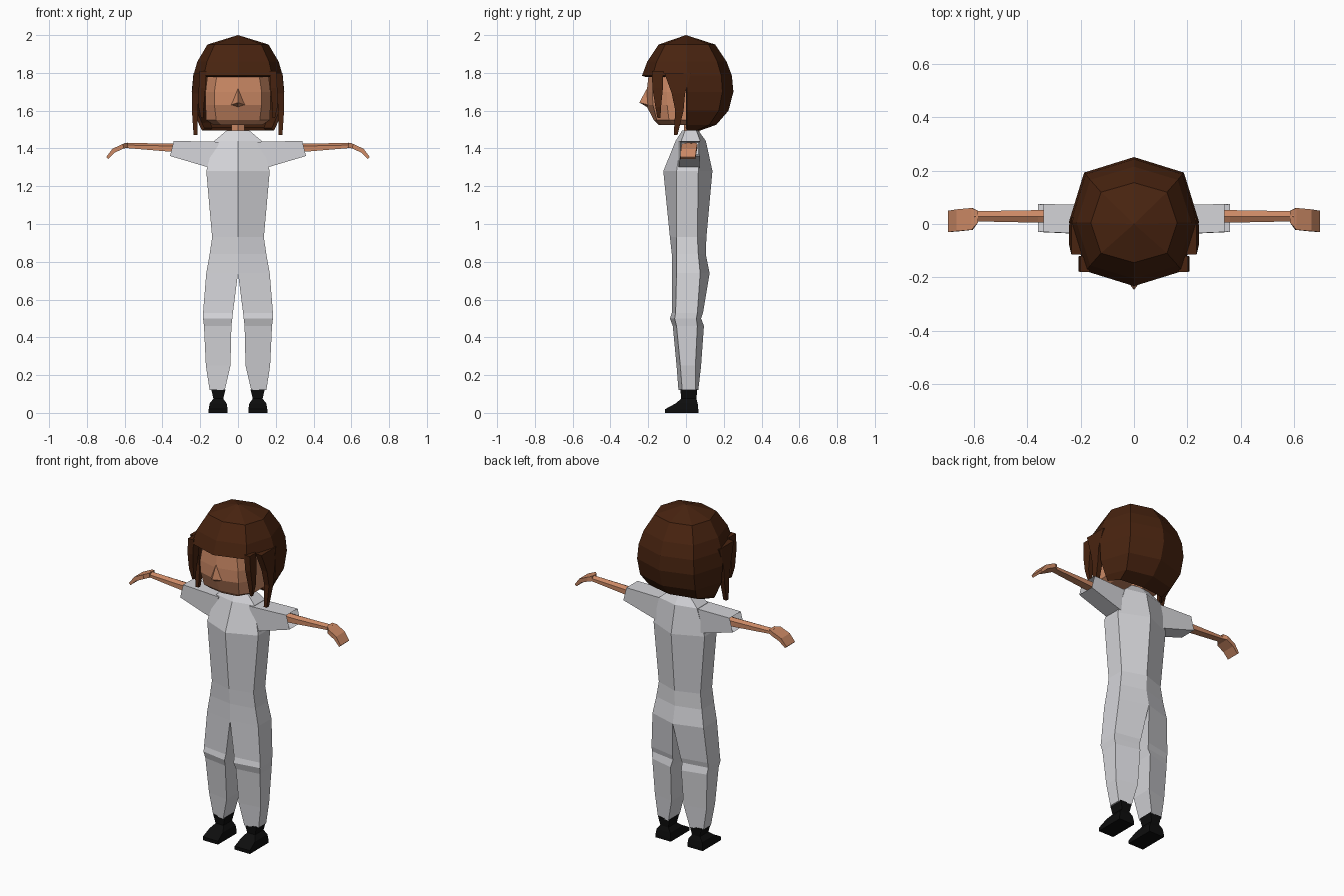
import bpy, bmesh, math
from mathutils import Vector

cube = bpy.data.objects.get("Cube")
if cube:
    bpy.data.objects.remove(cube, do_unlink=True)


def material(name, rgb):
    m = bpy.data.materials.new(name)
    m.use_nodes = True
    m.diffuse_color = (*rgb, 1)
    bsdf = m.node_tree.nodes["Principled BSDF"]
    bsdf.inputs["Base Color"].default_value = (*rgb, 1)
    bsdf.inputs["Roughness"].default_value = 0.8
    return m


CLOTH = material("pale grey cloth", (0.66, 0.66, 0.69))
SKIN = material("tan skin", (0.6, 0.25, 0.13))
HAIR = material("dark brown hair", (0.065, 0.017, 0.005))
SHOE = material("black shoe", (0.004, 0.004, 0.004))


def finish(name, bm, mat, mirror=False):
    """Turn a bmesh into a flat shaded object, mirrored across x if asked."""
    bmesh.ops.recalc_face_normals(bm, faces=bm.faces)
    me = bpy.data.meshes.new(name)
    bm.to_mesh(me)
    bm.free()
    me.materials.append(mat)
    ob = bpy.data.objects.new(name, me)
    bpy.context.collection.objects.link(ob)
    if mirror:
        mod = ob.modifiers.new("mirror", "MIRROR")
        mod.use_clip = True
        mod.merge_threshold = 0.001
    return ob


def loft(sections, caps=True):
    """Skin a list of equal closed cross-sections."""
    bm = bmesh.new()
    rings = [[bm.verts.new(p) for p in s] for s in sections]
    n = len(rings[0])
    for a, b in zip(rings, rings[1:]):
        for i in range(n):
            j = (i + 1) % n
            bm.faces.new((a[i], a[j], b[j], b[i]))
    if caps:
        bm.faces.new(rings[0])
        bm.faces.new(rings[-1])
    return bm


def drop_centre_faces(bm):
    """Remove the faces lying on the mirror plane."""
    inner = [f for f in bm.faces if all(abs(v.co.x) < 1e-4 for v in f.verts)]
    bmesh.ops.delete(bm, geom=inner, context="FACES")


def box_x(x_top, x_low, y0, y1, z0, z1):
    """Four-cornered cross-section of a limb running along x."""
    return [(x_top, y0, z1), (x_top, y1, z1), (x_low, y1, z0), (x_low, y0, z0)]


# Overall: z, outer x, inner x, side front y, side back y, centre front y, centre back y
suit_rows = [
    (.12, .15, .07, -.02, .05, -.04, .065),
    (.25, .17, .04, -.03, .05, -.05, .08),
    (.46, .18, .035, -.05, .06, -.07, .095),
    (.5, .185, .03, -.06, .055, -.085, .08),
    (.53, .185, .027, -.055, .06, -.075, .09),
    (.74, .168, 0, -.05, .075, -.075, .125),
    (.84, .15, 0, -.05, .065, -.075, .105),
    (.93, .137, 0, -.05, .06, -.085, .108),
    (1.28, .168, 0, -.05, .065, -.12, .14),
    (1.44, .125, 0, -.025, .075, -.055, .105),
    (1.495, .06, 0, -.005, .055, -.02, .065),
]
bm = loft([[(xo, of, z), (xo, ob, z), (xi, ib, z), (xi, cf, z)]
           for z, xo, xi, of, ob, cf, ib in suit_rows])
drop_centre_faces(bm)
finish("overall", bm, CLOTH, True)

# Sleeves with a hollow cuff
bm = loft([box_x(.1, .14, -.04, .07, 1.295, 1.435),
           box_x(.34, .36, -.03, .075, 1.36, 1.44)])
bm.normal_update()
cuff = max(bm.faces, key=lambda f: f.calc_center_median().x)
bmesh.ops.inset_individual(bm, faces=[cuff], thickness=.012)
bmesh.ops.translate(bm, verts=cuff.verts, vec=(-.06, 0, 0))
finish("sleeve", bm, CLOTH, True)

# Bare forearms with a low ridge on top
arm_rows = [(.25, .005, .055, 1.375, 1.425), (.36, .005, .052, 1.383, 1.425),
            (.6, .01, .048, 1.403, 1.43)]
finish("forearm", loft([
    [(x, y0, z1 - .012), (x, (y0 + y1) / 2, z1), (x, y1, z1 - .012), (x, y1, z0), (x, y0, z0)]
    for x, y0, y1, z0, z1 in arm_rows]), SKIN, True)

# Flat hands bending down at the fingers
finish("hand", loft([
    box_x(.585, .585, .005, .05, 1.403, 1.431),
    box_x(.61, .605, -.022, .06, 1.4, 1.424),
    box_x(.665, .652, -.027, .055, 1.378, 1.398),
    box_x(.697, .687, -.03, .05, 1.345, 1.355)]), SKIN, True)

# Shoes: sole, low toe, pinched ankle and collar
shoe_rows = [(0, .055, .155, -.11, .065), (.02, .055, .155, -.11, .065),
             (.05, .06, .15, -.055, .062), (.075, .078, .13, -.025, .055),
             (.125, .066, .142, -.03, .06)]
finish("shoe", loft([[(a, f, z), (b, f, z), (b, r, z), (a, r, z)]
                     for z, a, b, f, r in shoe_rows]), SHOE, True)

# Neck
bm = bmesh.new()
bmesh.ops.create_cone(bm, cap_ends=True, segments=6, radius1=.042, radius2=.038, depth=.15)
bmesh.ops.translate(bm, verts=bm.verts, vec=(0, .03, 1.515))
finish("neck", bm, SKIN)

# Face: z, centre front y, cheek x, cheek y, side x, side y
face_rows = [(1.525, -.145, .09, -.13, .13, -.06), (1.55, -.17, .115, -.155, .168, -.09),
             (1.63, -.212, .125, -.175, .172, -.1), (1.7, -.208, .125, -.178, .172, -.1),
             (1.8, -.197, .11, -.172, .16, -.1), (1.87, -.14, .08, -.12, .12, -.06)]
bm = loft([[(0, cf, z), (cx, cy, z), (sx, sy, z), (sx, .08, z), (0, .1, z)]
           for z, cf, cx, cy, sx, sy in face_rows])
drop_centre_faces(bm)
finish("face", bm, SKIN, True)

# Nose: a small wedge with a flat underside
bm = bmesh.new()
for p in [(-.045, -.19, 1.628), (.045, -.19, 1.628), (0, -.19, 1.61),
          (0, -.2, 1.73), (0, -.247, 1.643)]:
    bm.verts.new(p)
bmesh.ops.convex_hull(bm, input=bm.verts)
finish("nose", bm, SKIN)

# Hair cap: rings of eight; the front half stops at the fringe
cap_rows = [(1.95, .162, .15), (1.86, .215, .21), (1.785, .237, .238), (1.7, .245, .246),
            (1.6, .238, .22), (1.525, .205, .155), (1.495, .19, .07)]
bm = bmesh.new()
top = bm.verts.new((0, 0, 2))
rings = []
for z, rx, ry in cap_rows:
    ring = []
    for k in range(8):
        a = k * math.pi / 4
        spread = 1.08 if k % 2 else 1
        ring.append(bm.verts.new((rx * spread * math.cos(a),
                                  ry * spread * math.sin(a) + .005, z)))
    rings.append(ring)
for k in range(8):
    j = (k + 1) % 8
    bm.faces.new((top, rings[0][k], rings[0][j]))
    for level, (a, b) in enumerate(zip(rings, rings[1:])):
        if k < 4 or level < 2:
            bm.faces.new((a[k], a[j], b[j], b[k]))
bmesh.ops.delete(bm, geom=[v for v in bm.verts if not v.link_faces], context="VERTS")
hair = finish("hair_cap", bm, HAIR)
solid = hair.modifiers.new("thickness", "SOLIDIFY")
solid.thickness = .018
solid.offset = -1


def lock(name, path):
    """Hanging lock: each step is centre x, y, z, half depth in x, half width in y."""
    finish(name, loft([[(x - d, y - w, z), (x + d, y - w, z), (x + d, y + w, z), (x - d, y + w, z)]
                       for x, y, z, d, w in path]), HAIR, True)


# Long locks beside the face
lock("temple_lock", [(.185, -.15, 1.81, .018, .03), (.19, -.15, 1.72, .018, .028),
                     (.195, -.147, 1.62, .014, .015), (.19, -.143, 1.56, .006, .008)])
lock("side_lock", [(.215, -.045, 1.8, .02, .07), (.226, -.04, 1.69, .018, .035),
                   (.228, -.035, 1.6, .016, .022), (.225, -.055, 1.47, .01, .01)])
